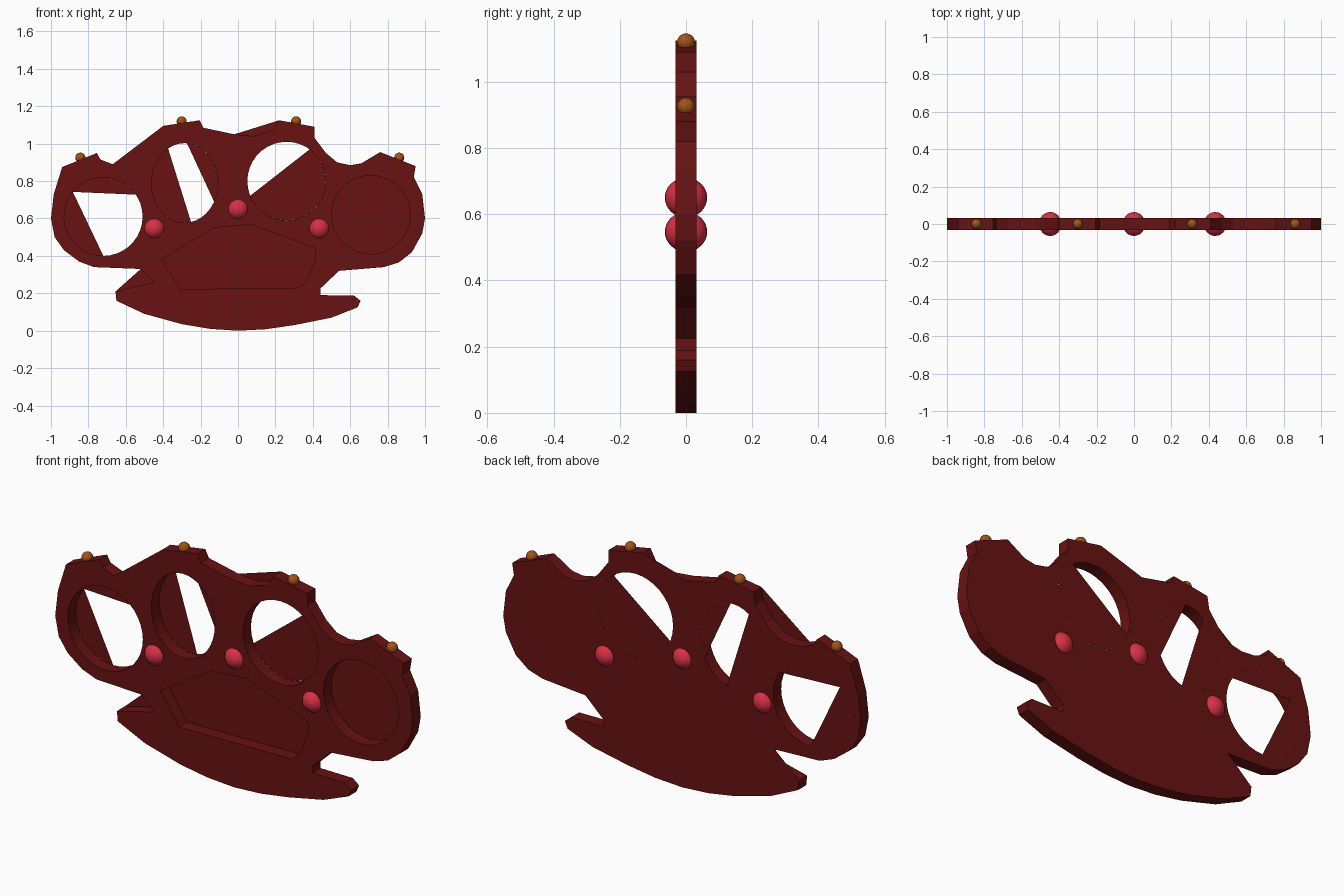
import bpy, math

if "Cube" in bpy.data.objects:
    bpy.data.objects.remove(bpy.data.objects["Cube"])

T = 0.032  # half thickness of the plate


def material(name, rgb):
    m = bpy.data.materials.new(name)
    m.diffuse_color = (*rgb, 1)
    m.use_nodes = True
    m.node_tree.nodes["Principled BSDF"].inputs["Base Color"].default_value = m.diffuse_color
    return m


DARK = material("dark_red", (0.14, 0.006, 0.006))
RED = material("bright_red", (0.68, 0.03, 0.06))
AMBER = material("amber", (0.36, 0.085, 0.008))

# Outline of the plate, clockwise from the upper left corner
OUTLINE = [
    (-.94, .875), (-.755, .95), (-.735, .915), (-.67, .89), (-.6, .885), (-.53, .9), (-.47, .95),
    (-.41, 1.03), (-.40, 1.095), (-.205, 1.125), (-.185, 1.085), (-.02, 1.05), (.08, 1.04),
    (.19, 1.07), (.22, 1.125), (.41, 1.09), (.41, 1.03), (.47, .95), (.53, .90), (.60, .885),
    (.66, .895), (.76, .955), (.95, .88), (.94, .82), (.985, .73), (1, .6), (.985, .52),
    (.93, .42), (.86, .365), (.78, .34), (.54, .32), (.44, .225), (.44, .19), (.62, .188),
    (.655, .16), (.64, .125), (.5, .07), (.3, .03), (.15, .008), (0, 0), (-.15, .01), (-.3, .035),
    (-.5, .09), (-.65, .16), (-.655, .21), (-.45, .26), (-.52, .33), (-.77, .34), (-.85, .37),
    (-.93, .43), (-.98, .5), (-1, .6), (-.985, .73)]
PALM = [(-.41, .38), (-.13, .55), (.07, .568), (.415, .44), (.41, .37), (.37, .275), (.33, .23), (-.31, .222)]

# Finger holes: centre x, z, radii, and the arc segments closed at the back
HOLES = [
    (-.72, .61, .21, .21, [(34, 141), (141, 270)]),
    (-.285, .79, .178, .213, [(-28, 86), (120, 281)]),
    (.26, .80, .21, .21, [(202, 414)]),
    (.71, .62, .21, .21, [(0, 360)])]


def arc(x, z, rx, rz, a, b):
    n = max(3, round((b - a) / 10))
    count = n if b - a == 360 else n + 1
    ts = [math.radians(a + (b - a) * i / n) for i in range(count)]
    return [(x + rx * math.cos(t), z + rz * math.sin(t)) for t in ts]


# Main plate: filled curve with holes, turned upright
curve = bpy.data.curves.new("grip_plate", 'CURVE')
curve.dimensions = '2D'
curve.fill_mode = 'BOTH'
curve.extrude = T
for loop in [OUTLINE, PALM] + [arc(*h[:4], 0, 360) for h in HOLES]:
    s = curve.splines.new('POLY')
    s.points.add(len(loop) - 1)
    for p, (x, z) in zip(s.points, loop):
        p.co = (x, z, 0, 1)
    s.use_cyclic_u = True
plate = bpy.data.objects.new("grip_plate", curve)
plate.rotation_euler.x = math.pi / 2
bpy.context.collection.objects.link(plate)
bpy.context.view_layer.objects.active = plate
plate.select_set(True)
bpy.ops.object.convert(target='MESH')
plate = bpy.context.object
plate.data.materials.clear()
plate.data.materials.append(DARK)
for f in plate.data.polygons:
    f.use_smooth = False


# Thin sheets closing recesses, flush with the front or back
def sheet(name, pts, y):
    area = sum(a[0] * b[1] - b[0] * a[1] for a, b in zip(pts, pts[1:] + pts[:1]))
    if (area > 0) == (y > 0):
        pts = pts[::-1]
    me = bpy.data.meshes.new(name)
    me.from_pydata([(x, y, z) for x, z in pts], [], [range(len(pts))])
    me.materials.append(DARK)
    bpy.context.collection.objects.link(bpy.data.objects.new(name, me))


sheet("palm_backing", PALM, T)
for *ellipse, segments in HOLES:
    for a, b in segments:
        sheet("finger_hole_backing", arc(*ellipse, a, b), T)
sheet("lower_notch_backing", [(-.655, .21), (-.45, .26), (-.52, .33)], T)
sheet("top_notch_backing", [(-.02, 1.05), (.08, 1.04), (.19, 1.07), (.22, 1.125)], T)
sheet("upper_notch_front", OUTLINE[3:9], -T)


# Round studs through the plate and small beads on the knuckles
def ball(name, x, z, r, ry, mat):
    bpy.ops.mesh.primitive_uv_sphere_add(segments=24, ring_count=16, radius=1, location=(x, 0, z))
    o = bpy.context.object
    o.name = name
    o.scale = (r, ry, r)
    o.data.materials.append(mat)
    bpy.ops.object.shade_smooth()


for x, z in [(-.448, .547), (0, .65), (.434, .547)]:
    ball("stud", x, z, .06, .064, RED)
for x, z in [(-.843, .925), (-.301, 1.119), (.311, 1.119), (.862, .925)]:
    ball("knuckle_bead", x, z, .027, .027, AMBER)
